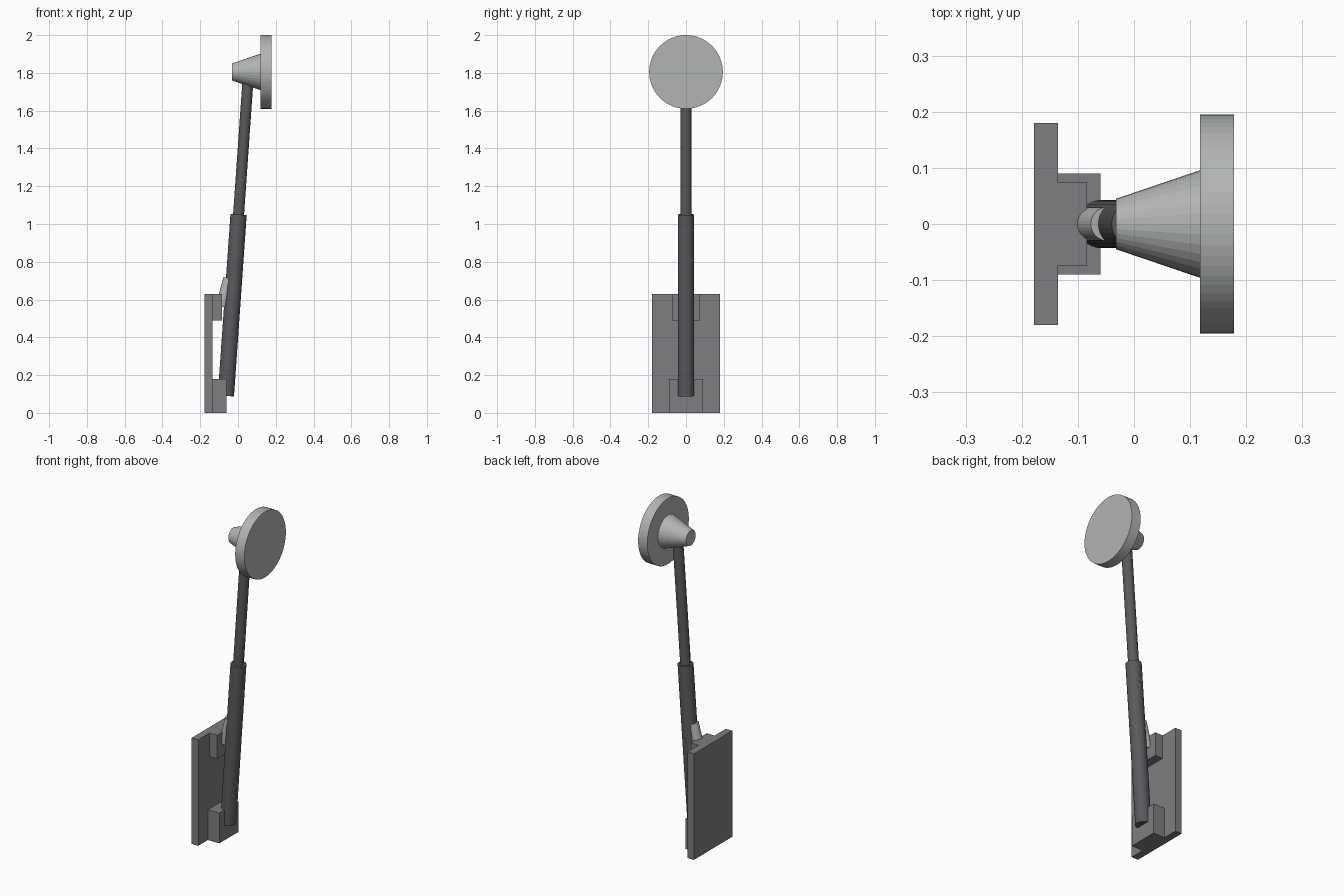
import bpy
from mathutils import Vector

cube = bpy.data.objects.get("Cube")
if cube:
    bpy.data.objects.remove(cube, do_unlink=True)


def material(name, rgb):
    m = bpy.data.materials.new(name)
    m.use_nodes = True
    m.diffuse_color = (*rgb, 1)
    m.node_tree.nodes["Principled BSDF"].inputs["Base Color"].default_value = (*rgb, 1)
    return m


light_grey = material("light grey", (0.45, 0.46, 0.46))
mid_grey = material("mid grey", (0.21, 0.205, 0.22))
dark_grey = material("dark grey", (0.105, 0.1, 0.11))


def finish(name, mat):
    ob = bpy.context.object
    ob.name = name
    ob.data.materials.append(mat)
    return ob


def box(name, low, high, mat):
    low, high = Vector(low), Vector(high)
    bpy.ops.mesh.primitive_cube_add(size=1, location=(low + high) / 2)
    ob = finish(name, mat)
    ob.scale = high - low


def round_bar(name, start, end, r_start, r_end, mat, sides=32):
    start, end = Vector(start), Vector(end)
    axis = end - start
    bpy.ops.mesh.primitive_cone_add(vertices=sides, radius1=r_start, radius2=r_end,
                                    depth=axis.length, location=(start + end) / 2)
    ob = finish(name, mat)
    ob.rotation_euler = axis.to_track_quat("Z", "Y").to_euler()


# Wall plate with its two brackets
box("back_plate", (-0.178, -0.18, 0), (-0.135, 0.18, 0.63), mid_grey)
box("lower_bracket", (-0.135, -0.09, 0), (-0.06, 0.09, 0.18), mid_grey)
box("upper_bracket", (-0.135, -0.075, 0.49), (-0.084, 0.075, 0.63), mid_grey)

# Leaning telescopic arm
def on_arm(z):
    return (0.003 + 0.07 * (z - 1.05), 0, z)

round_bar("arm_tube", on_arm(0.09), on_arm(1.05), 0.043, 0.043, dark_grey)
round_bar("arm_rod", on_arm(1.0), on_arm(1.8), 0.029, 0.029, dark_grey)

# Short pin joining the upper bracket to the arm
round_bar("bracket_pin", (-0.088, 0, 0.562), (-0.048, 0, 0.712), 0.03, 0.03, light_grey)

# Head: tapered neck and round pad facing sideways
HEAD_Z = 1.805
round_bar("head_neck", (-0.032, 0, HEAD_Z), (0.118, 0, HEAD_Z), 0.045, 0.096, light_grey)
round_bar("head_pad", (0.118, 0, HEAD_Z), (0.178, 0, HEAD_Z), 0.195, 0.195, light_grey, 64)
